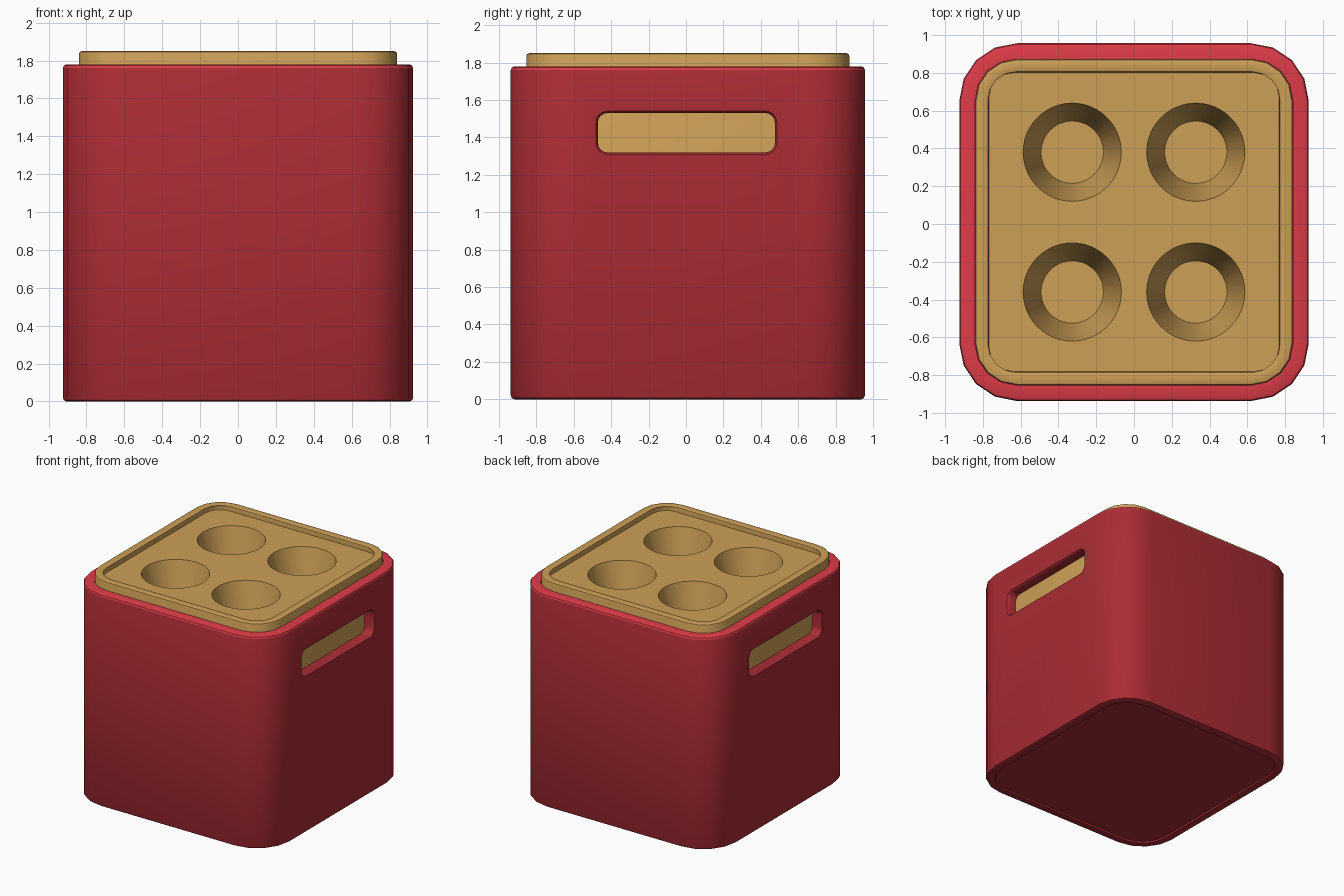
import bpy, bmesh, math
from mathutils import Matrix

if "Cube" in bpy.data.objects:
    bpy.data.objects.remove(bpy.data.objects["Cube"])

CY = 0.01  # depth offset of the whole box


def material(name, rgb):
    m = bpy.data.materials.new(name)
    m.diffuse_color = (*[(c / 255) ** 2.2 for c in rgb], 1)
    m.use_nodes = True
    m.node_tree.nodes["Principled BSDF"].inputs["Base Color"].default_value = m.diffuse_color
    return m


RED = material("dark red", (170, 48, 56))
BRIGHT = material("bright red", (220, 62, 73))
GOLD = material("tan gold", (204, 158, 87))


def rounded_rect(hx, hy, r, seg=4):
    pts = []
    for q, (sx, sy) in enumerate([(1, 1), (-1, 1), (-1, -1), (1, -1)]):
        for i in range(seg + 1):
            a = math.pi / 2 * (q + i / seg)
            pts.append((sx * (hx - r) + r * math.cos(a), sy * (hy - r) + r * math.sin(a)))
    return pts


def loft(name, rings, mats, matrix=Matrix()):
    """Closed solid through rounded rectangles (half x, half y, radius, height)."""
    bm = bmesh.new()
    loops = [[bm.verts.new((x, y, z)) for x, y in rounded_rect(hx, hy, r)]
             for hx, hy, r, z in rings]
    for a, b in zip(loops, loops[1:]):
        n = len(a)
        for i in range(n):
            bm.faces.new((a[i], a[(i + 1) % n], b[(i + 1) % n], b[i]))
    bm.faces.new(loops[0][::-1])
    bm.faces.new(loops[-1])
    bm.transform(matrix)
    bmesh.ops.recalc_face_normals(bm, faces=bm.faces)
    return finish(name, bm, mats)


def finish(name, bm, mats):
    me = bpy.data.meshes.new(name)
    bm.to_mesh(me)
    bm.free()
    ob = bpy.data.objects.new(name, me)
    bpy.context.collection.objects.link(ob)
    for m in mats:
        me.materials.append(m)
    return ob


def activate(ob):
    bpy.ops.object.select_all(action='DESELECT')
    ob.select_set(True)
    bpy.context.view_layer.objects.active = ob


def cut(ob, cutter):
    activate(ob)
    mod = ob.modifiers.new("cut", 'BOOLEAN')
    mod.operation, mod.solver, mod.object = 'DIFFERENCE', 'EXACT', cutter
    mod.material_mode = 'TRANSFER'
    bpy.ops.object.modifier_apply(modifier=mod.name)
    bpy.data.objects.remove(cutter)


def smooth(ob):
    activate(ob)
    bpy.ops.object.shade_smooth_by_angle(angle=math.radians(32))


PLACE = Matrix.Translation((0, CY, 0))

# outer box: recessed base, bevelled edges, thick wall and hollow inside
X, Y, R = 0.925, 0.947, 0.305
body = loft("outer_box", [
    (X - .075, Y - .075, R - .075, .012),
    (X - .07, Y - .07, R - .07, .0),
    (X - .02, Y - .02, R - .02, .0),
    (X - .006, Y - .006, R - .006, .006),
    (X, Y, R, .02),
    (X, Y, R, 1.76),
    (X - .006, Y - .006, R - .006, 1.774),
    (X - .02, Y - .02, R - .02, 1.78),
    (X - .083, Y - .083, R - .083, 1.78),
    (X - .083, Y - .083, R - .083, .08)], [RED, BRIGHT], PLACE)
for f in body.data.polygons:
    if f.center.z > 1.765 and f.normal.z > 0.3:
        f.material_index = 1

# handle slots with flared edges on both sides
for s in (1, -1):
    turn = Matrix.Translation((0, 0.002, 1.425)) @ Matrix.Rotation(s * math.pi / 2, 4, 'Y')
    slot = loft("slot_cutter", [
        (.105, .473, .05, X - .12),
        (.105, .473, .05, X - .018),
        (.111, .479, .056, X - .005),
        (.125, .493, .07, X + .01)], [RED], turn)
    cut(body, slot)
smooth(body)

# inner block with raised lip around a sunken tray
LX, LY, LR = 0.84, 0.863, 0.22
insert = loft("drink_tray", [
    (LX, LY, LR, .09),
    (LX, LY, LR, 1.835),
    (LX - .004, LY - .004, LR - .004, 1.846),
    (LX - .015, LY - .015, LR - .015, 1.85),
    (LX - .055, LY - .055, LR - .055, 1.85),
    (LX - .066, LY - .066, LR - .066, 1.846),
    (LX - .07, LY - .07, .13, 1.835),
    (LX - .072, LY - .072, .13, 1.81)], [GOLD], PLACE)

# four tapered cup wells
for x in (-.327, .327):
    for y in (-.37, .37):
        bm = bmesh.new()
        slope = (.26 - .165) / .4
        bmesh.ops.create_cone(bm, cap_ends=True, segments=48, radius1=.165,
                              radius2=.26 + slope * .1, depth=.5,
                              matrix=Matrix.Translation((x, y + CY, 1.66)))
        cut(insert, finish("cup_cutter", bm, [GOLD]))
smooth(insert)
